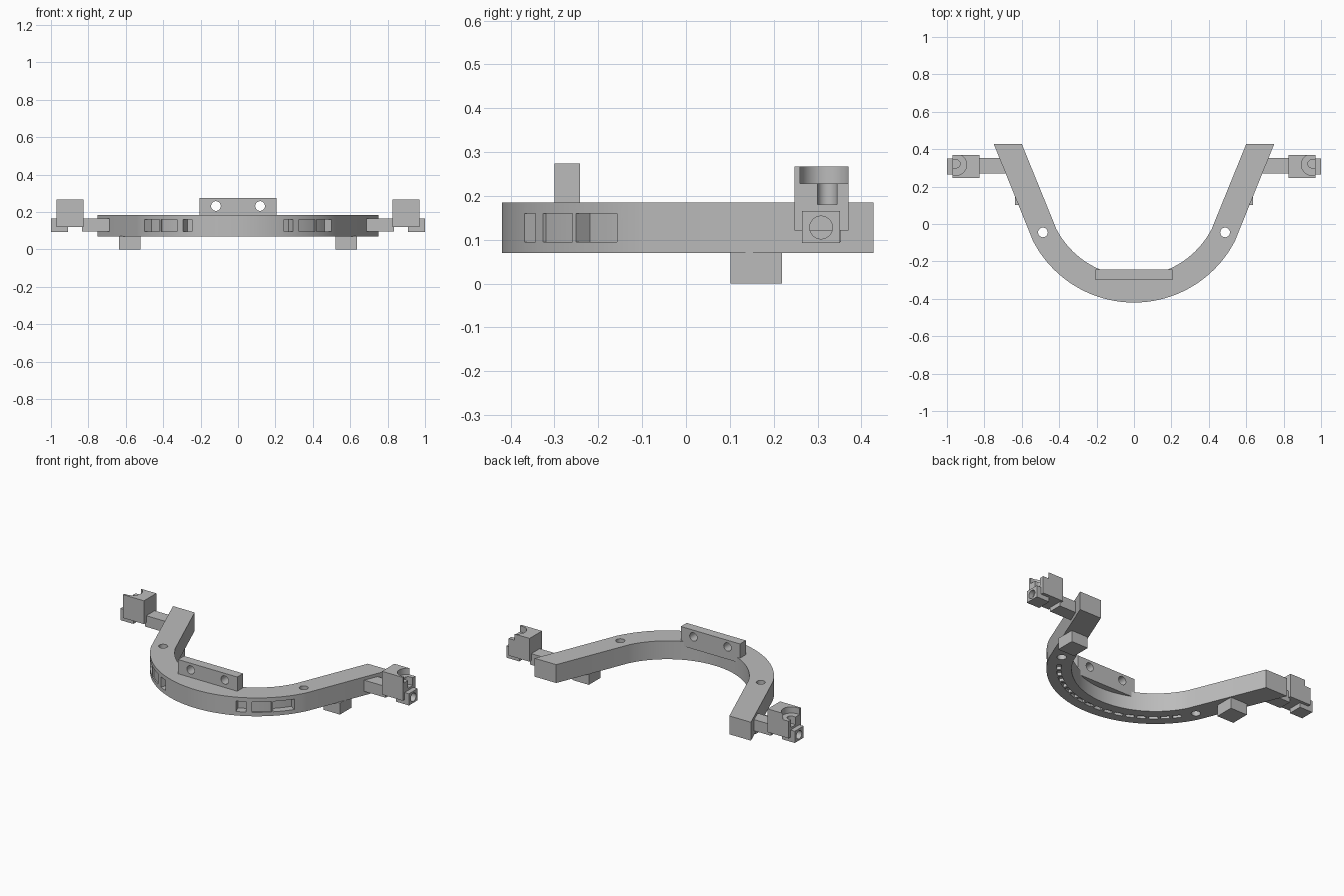
import bpy, bmesh, math
from mathutils import Matrix

if "Cube" in bpy.data.objects:
    bpy.data.objects.remove(bpy.data.objects["Cube"])

grey = bpy.data.materials.new("grey plastic")
grey.diffuse_color = (0.5, 0.5, 0.5, 1)
grey.use_nodes = True
grey.node_tree.nodes["Principled BSDF"].inputs["Base Color"].default_value = grey.diffuse_color
CY = 0.187          # centre of the curved section
R_OUT, R_IN = 0.607, 0.467


def finish(name, bm):
    bmesh.ops.recalc_face_normals(bm, faces=bm.faces)
    me = bpy.data.meshes.new(name)
    bm.to_mesh(me)
    bm.free()
    me.materials.append(grey)
    ob = bpy.data.objects.new(name, me)
    bpy.context.collection.objects.link(ob)
    return ob


def prism(name, pts, z0, z1):
    bm = bmesh.new()
    face = bm.faces.new([bm.verts.new((x, y, z0)) for x, y in pts])
    ext = bmesh.ops.extrude_face_region(bm, geom=[face])
    top = [v for v in ext["geom"] if isinstance(v, bmesh.types.BMVert)]
    bmesh.ops.translate(bm, verts=top, vec=(0, 0, z1 - z0))
    return finish(name, bm)


def box(name, x, y, z):
    a, b = sorted(x)
    return prism(name, [(a, y[0]), (b, y[0]), (b, y[1]), (a, y[1])], *z)


def rod(name, centre, r, length, axis="Z"):
    bm = bmesh.new()
    turn = {"X": Matrix.Rotation(math.pi / 2, 4, "Y"),
            "Y": Matrix.Rotation(math.pi / 2, 4, "X"), "Z": Matrix()}[axis]
    bmesh.ops.create_cone(bm, cap_ends=True, segments=32, radius1=r, radius2=r,
                          depth=length, matrix=Matrix.Translation(centre) @ turn)
    return finish(name, bm)


def arc(r, a0, a1, n):
    # angles run from straight ahead (-y) towards +x
    return [(r * math.sin(a0 + (a1 - a0) * i / n),
             CY - r * math.cos(a0 + (a1 - a0) * i / n)) for i in range(n + 1)]


def sector(name, r0, r1, a0, a1, z0, z1, n=4):
    return prism(name, arc(r1, a0, a1, n) + arc(r0, a1, a0, n), z0, z1)


def cut(ob, cutters):
    for c in cutters:
        m = ob.modifiers.new("cut", "BOOLEAN")
        m.operation, m.solver, m.object = "DIFFERENCE", "EXACT", c
    dg = bpy.context.evaluated_depsgraph_get()
    ob.data = bpy.data.meshes.new_from_object(ob.evaluated_get(dg))
    ob.modifiers.clear()
    for c in cutters:
        bpy.data.objects.remove(c)


# U-shaped frame: straight arms joined by an arc
ao, ai = math.atan2(0.54, CY + 0.09), math.atan2(0.42, CY + 0.03)
outline = ([(-0.75, 0.428)] + arc(R_OUT, -ao, ao, 48) + [(0.75, 0.428), (0.6, 0.428)]
           + arc(R_IN, ai, -ai, 40) + [(-0.6, 0.428)])
frame = prism("frame", outline, 0.07, 0.185)

cutters = []
for s in (-1, 1):
    cutters.append(rod("hole_cutter", (s * 0.487, -0.045, 0.13), 0.026, 0.3))
    # windows in the outer wall: x range and depth
    for x0, x1, d in ((0.245, 0.295, 0.05), (0.325, 0.412, 0.008), (0.42, 0.5, 0.045)):
        a0, a1 = math.asin(x0 / R_OUT), math.asin(x1 / R_OUT)
        cutters.append(sector("window_cutter", R_OUT - d, R_OUT + 0.03,
                              s * a0, s * a1, 0.095, 0.16))
# row of shallow pockets on the underside
N, span = 16, 0.98
for i in range(N):
    a = -span + 2 * span * (i + 0.12) / N
    cutters.append(sector("pocket_cutter", 0.525, 0.55, a, a + 1.5 * span / N, 0.04, 0.088, 3))
cut(frame, cutters)

# upright mounting plate with two bolt holes
plate = box("mounting_plate", (-0.205, 0.205), (-0.3, -0.242), (0.155, 0.274))
cut(plate, [rod("bolt_cutter", (s * 0.118, -0.27, 0.232), 0.026, 0.2, "Y") for s in (-1, 1)])

for s, side in ((-1, "left"), (1, "right")):
    # foot under each arm
    box(side + "_foot", (s * 0.52, s * 0.635), (0.102, 0.219), (0, 0.072))
    # side arm, and end block with a socket
    box(side + "_side_arm", (s * 0.66, s * 0.835), (0.27, 0.353), (0.095, 0.165))
    end = box(side + "_end_block", (s * 0.91, s), (0.264, 0.351), (0.093, 0.166))
    cut(end, [rod("socket_cutter", (s * 1.0, 0.308, 0.128), 0.026, 0.1, "X")])
    # clamp block with a stepped recess opening outwards
    clamp = box(side + "_clamp", (s * 0.825, s * 0.97), (0.247, 0.37), (0.121, 0.267))
    cut(clamp, [
        rod("wide_cutter", (s * 0.952, 0.317, 0.268), 0.057, 0.08),
        box("wide_slot", (s * 0.952, s * 1.1), (0.26, 0.374), (0.228, 0.4)),
        rod("narrow_cutter", (s * 0.952, 0.322, 0.23), 0.022, 0.1),
        box("narrow_slot", (s * 0.952, s * 1.1), (0.3, 0.344), (0.18, 0.26))])

# smooth curved walls, crisp edges
for ob in bpy.context.scene.objects:
    ob.select_set(True)
bpy.context.view_layer.objects.active = frame
bpy.ops.object.shade_smooth_by_angle(angle=math.radians(30))
